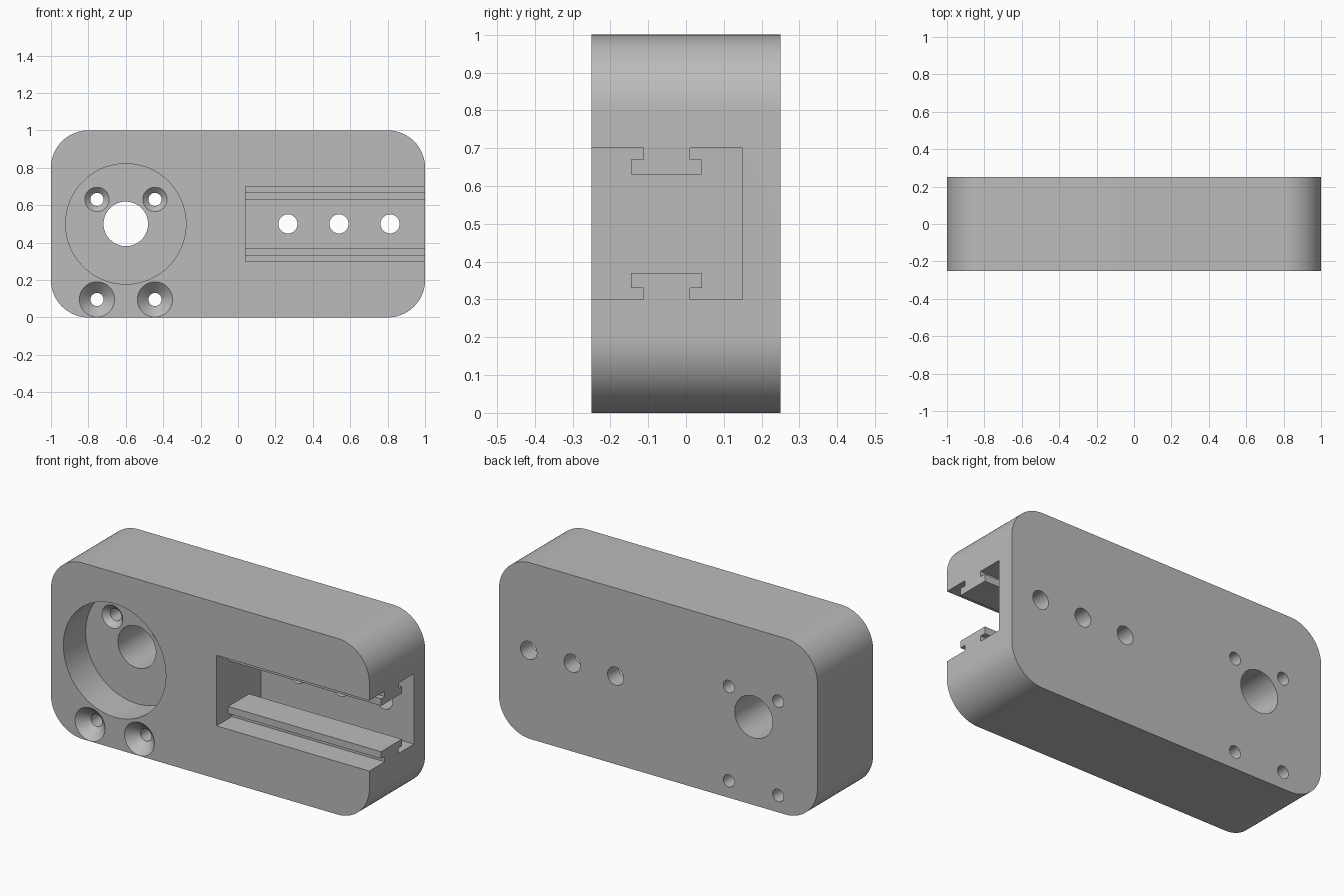
import bpy
import math

cube = bpy.data.objects.get("Cube")
if cube:
    bpy.data.objects.remove(cube, do_unlink=True)

grey = bpy.data.materials.new("plain grey")
grey.use_nodes = True
colour = (0.5, 0.5, 0.5, 1)
grey.diffuse_color = colour
grey.node_tree.nodes["Principled BSDF"].inputs["Base Color"].default_value = colour

FRONT, BACK = -0.25, 0.25
OUT = 0.05  # how far cutters reach past the body


def make_object(name, verts, faces):
    mesh = bpy.data.meshes.new(name)
    mesh.from_pydata(verts, [], faces)
    mesh.materials.append(grey)
    obj = bpy.data.objects.new(name, mesh)
    bpy.context.collection.objects.link(obj)
    bpy.context.view_layer.objects.active = obj
    bpy.ops.object.select_all(action='DESELECT')
    obj.select_set(True)
    bpy.ops.object.mode_set(mode='EDIT')
    bpy.ops.mesh.select_all(action='SELECT')
    bpy.ops.mesh.normals_make_consistent(inside=False)
    bpy.ops.object.mode_set(mode='OBJECT')
    return obj


def prism(name, start, end):
    """Join two matching outlines into a closed solid."""
    n = len(start)
    sides = [(i, (i + 1) % n, n + (i + 1) % n, n + i) for i in range(n)]
    return make_object(name, start + end, sides + [tuple(range(n)), tuple(range(n, 2 * n))])


def lathe(name, x, z, profile, steps=64):
    """Turn (radius, y) points around an axis running front to back."""
    verts, faces = [], []
    for r, y in profile:
        for i in range(steps):
            a = math.tau * i / steps
            verts.append((x + r * math.cos(a), y, z + r * math.sin(a)))
    for k in range(len(profile) - 1):
        for i in range(steps):
            j = (i + 1) % steps
            a, b = k * steps, (k + 1) * steps
            faces.append((a + i, a + j, b + j, b + i))
    last = (len(profile) - 1) * steps
    faces += [tuple(range(steps)), tuple(range(last, last + steps))]
    return make_object(name, verts, faces)


# Body: rounded block
radius, arc = 0.2, 24
outline = []
for k, (cx, cz) in enumerate([(0.8, 0.8), (-0.8, 0.8), (-0.8, 0.2), (0.8, 0.2)]):
    for i in range(arc + 1):
        a = math.pi / 2 * (k + i / arc)
        outline.append((cx + radius * math.cos(a), cz + radius * math.sin(a)))
body = prism("body", [(x, FRONT, z) for x, z in outline], [(x, BACK, z) for x, z in outline])

# Slot with T-shaped rails, mirrored about mid height
half = [(FRONT - OUT, 0.2), (-0.112, 0.2), (-0.112, 0.17), (-0.145, 0.17), (-0.145, 0.13),
        (0.042, 0.13), (0.042, 0.17), (0.01, 0.17), (0.01, 0.2), (0.15, 0.2)]
section = [(y, 0.5 + h) for y, h in half] + [(y, 0.5 - h) for y, h in reversed(half)]
cutters = [prism("slot_cutter", [(0.04, y, z) for y, z in section],
                 [(1 + OUT, y, z) for y, z in section])]

# Round pocket with centre bore
floor = -0.05
cutters.append(lathe("pocket_cutter", -0.6, 0.5, [
    (0.322, FRONT - OUT), (0.322, floor), (0.119, floor), (0.119, BACK + OUT)]))

# Countersunk screw holes, upper pair in the pocket floor, lower pair in the front
bore = 0.035
for x in (-0.754, -0.444):
    for z, face, sink in ((0.631, floor, 0.065), (0.096, FRONT, 0.094)):
        extra = 0.02
        cutters.append(lathe("screw_cutter", x, z, [
            (sink + extra, face - extra), (bore, face + sink - bore), (bore, BACK + OUT)]))

# Three holes through the slot's back wall
for x in (0.267, 0.54, 0.813):
    cutters.append(lathe("slot_hole_cutter", x, 0.5, [(0.051, 0.08), (0.051, BACK + OUT)]))

# Cut everything out of the body
bpy.ops.object.select_all(action='DESELECT')
bpy.context.view_layer.objects.active = body
body.select_set(True)
for cutter in cutters:
    cutter.hide_render = True
    mod = body.modifiers.new("cut", 'BOOLEAN')
    mod.operation = 'DIFFERENCE'
    mod.solver = 'EXACT'
    mod.object = cutter
    bpy.ops.object.modifier_apply(modifier=mod.name)
    bpy.data.objects.remove(cutter, do_unlink=True)
bpy.ops.object.shade_smooth_by_angle(angle=math.radians(30))
